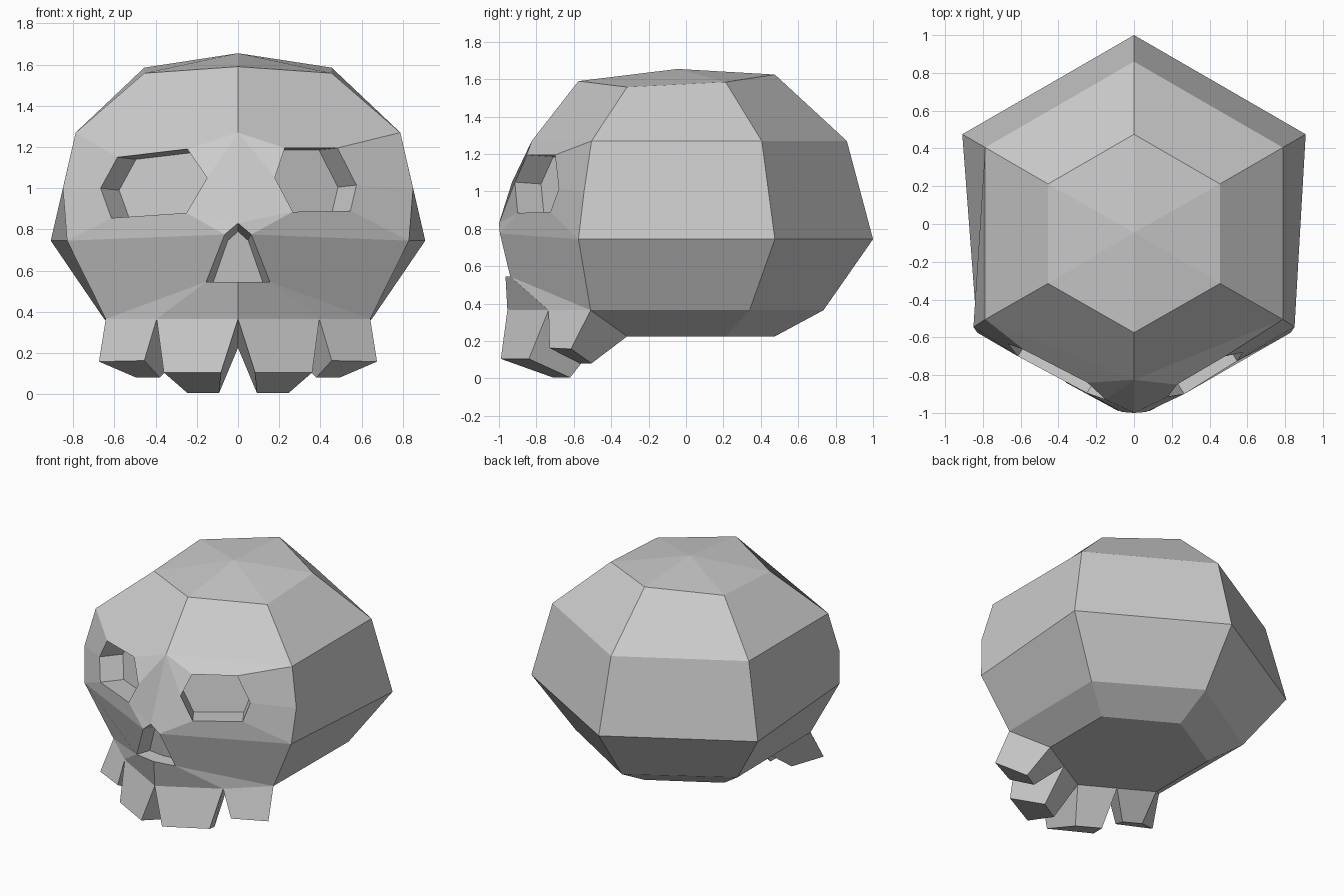
import bpy, bmesh
from mathutils import Vector

if "Cube" in bpy.data.objects:
    bpy.data.objects.remove(bpy.data.objects["Cube"])

bm = bmesh.new()


def face(*pts):
    bm.faces.new([bm.verts.new(p) for p in pts])


def walls(a, b):
    """Quads joining two closed loops of points."""
    for i in range(len(a)):
        j = (i + 1) % len(a)
        face(a[i], a[j], b[j], b[i])


def pocket(rim, shift):
    """Recess with a flat floor, pushed in from the rim."""
    floor = [p + Vector(shift) for p in rim]
    walls(rim, floor)
    face(*floor)


# Eye socket rims (x, y, z), inner corner first then over the top; the two differ
EYES = {
    1: [(.179, -.915, 1.05), (.227, -.85, 1.195), (.483, -.70, 1.195),
        (.575, -.68, 1.015), (.546, -.725, .89), (.266, -.90, .885)],
    -1: [(.15, -.93, 1.05), (.246, -.84, 1.19), (.585, -.665, 1.15),
         (.667, -.635, 1.0), (.615, -.70, .855), (.25, -.895, .88)],
}
# Tooth tips: front inner, front outer, back outer, back inner
TIP_FRONT = [(.083, -.99, .105), (.36, -.84, .105), (.245, -.62, .005), (.092, -.71, .005)]
TIP_SIDE = [(.455, -.73, .163), (.675, -.615, .158), (.495, -.505, .081), (.38, -.57, .081)]


def half(s):
    def P(x, y, z):
        return Vector((s * x, y, z))

    # Cranium columns from crown to base: side-front, side-back, back, front
    crown = P(0, -.045, 1.655)
    top_f, top_s = P(0, -.575, 1.59), P(.455, -.315, 1.558)
    brow_mid, brow, temple = P(0, -.825, 1.27), P(.788, -.505, 1.27), P(.85, -.545, 1.0)
    cheek, jaw = P(.83, -.575, .745), P(.642, -.51, .365)
    base_s = P(.455, -.315, .225)
    side = [P(.455, .212, 1.585), P(.788, .405, 1.27), P(.909, .475, .745),
            P(.65, .34, .365), P(.455, .212, .225)]
    back = [P(0, .475, 1.625), P(0, .86, 1.27), P(0, 1, .745),
            P(0, .735, .365), P(0, .475, .225)]

    # Crown, back and side panels
    face(crown, top_f, top_s)
    face(crown, top_s, side[0])
    face(crown, side[0], back[0])
    for i in range(4):
        face(side[i], side[i + 1], back[i + 1], back[i])
    face(top_s, brow, side[1], side[0])
    face(brow, temple, cheek, side[2], side[1])
    face(cheek, jaw, side[3], side[2])
    face(jaw, base_s, side[4], side[3])
    face(top_f, brow_mid, brow, top_s)

    # Base
    base_f = P(0, -.575, .225)
    base_m = (base_f + base_s) / 2
    face(base_f, base_m, base_s, side[4], back[4])

    # Face around the eye and nose
    e = [P(*p) for p in EYES[s]]
    n = [P(0, -1, .83), P(.065, -.995, .775), P(.155, -.94, .545), P(0, -.965, .545)]
    gum_mid, gum = P(0, -.955, .365), P(.395, -.735, .365)
    face(brow_mid, e[1], e[2], brow)
    face(brow, e[2], e[3], temple)
    face(temple, e[3], e[4], cheek)
    face(cheek, e[4], e[5], n[1])
    face(n[1], e[5], n[0])
    face(n[0], e[5], e[0], brow_mid)
    face(brow_mid, e[0], e[1])
    face(cheek, n[1], n[2], jaw)
    face(jaw, n[2], gum)
    face(gum, n[2], n[3], gum_mid)

    # Eye socket
    pocket(e, (-.09 * s, .14, -.01))

    # Half of the nose opening
    m = [P(0, -.88, .79), P(.05, -.88, .745), P(.12, -.84, .545), P(0, -.855, .545)]
    for i in range(3):
        face(n[i], n[i + 1], m[i + 1], m[i])
    face(*m)

    # Teeth grow out of the gum strip
    for root, tip in (((gum_mid, gum, base_m, base_f), TIP_FRONT),
                      ((gum, jaw, base_s, base_m), TIP_SIDE)):
        end = [P(*p) for p in tip]
        walls(root, end)
        face(*end)


for s in (1, -1):
    half(s)

bmesh.ops.remove_doubles(bm, verts=bm.verts, dist=.0005)
bmesh.ops.recalc_face_normals(bm, faces=bm.faces)
mesh = bpy.data.meshes.new("skull")
bm.to_mesh(mesh)
bm.free()
skull = bpy.data.objects.new("skull", mesh)
bpy.context.collection.objects.link(skull)
